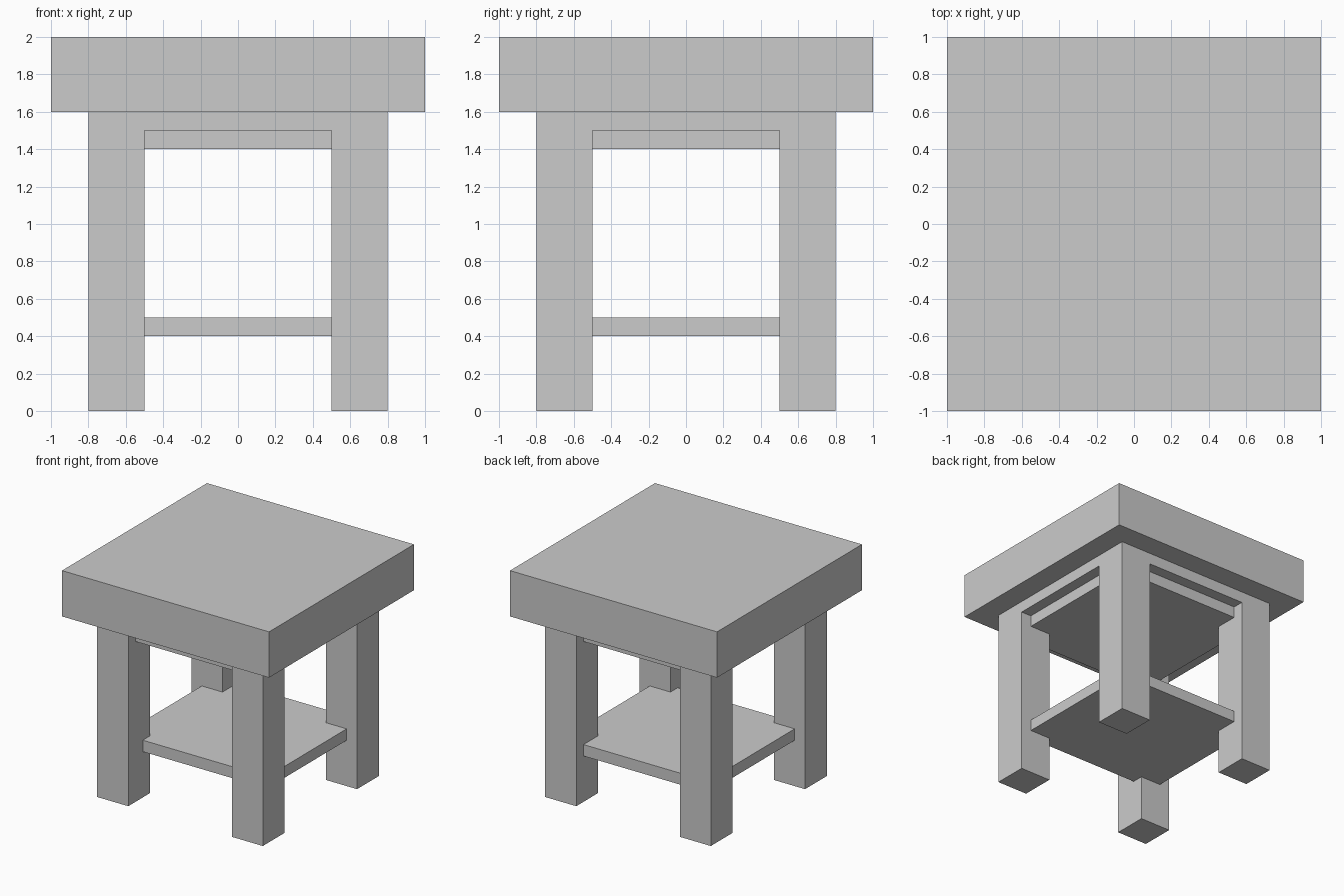
import bpy, bmesh, math
from mathutils import Vector

if "Cube" in bpy.data.objects:
    bpy.data.objects.remove(bpy.data.objects["Cube"])


def finish(name, bm):
    bmesh.ops.recalc_face_normals(bm, faces=bm.faces)
    mesh = bpy.data.meshes.new(name)
    bm.to_mesh(mesh)
    bm.free()
    obj = bpy.data.objects.new(name, mesh)
    bpy.context.collection.objects.link(obj)
    return obj


def box(name, low, high):
    low, high = Vector(low), Vector(high)
    bm = bmesh.new()
    bmesh.ops.create_cube(bm, size=1)
    bmesh.ops.scale(bm, vec=high - low, verts=bm.verts)
    bmesh.ops.translate(bm, vec=(low + high) / 2, verts=bm.verts)
    return finish(name, bm)


# Thick square top
box("table_top", (-1, -1, 1.6), (1, 1, 2))

# Apron and four legs as one piece: a 3x3 grid whose corner cells extend down
bm = bmesh.new()
bmesh.ops.create_grid(bm, x_segments=3, y_segments=3, size=0.8)
for v in bm.verts:
    for i in (0, 1):
        if abs(v.co[i]) < 0.6:
            v.co[i] = math.copysign(0.5, v.co[i])
    v.co.z = 1.5
rim = [e for e in bm.edges if e.is_boundary]
corners = [f for f in bm.faces
           if all(abs(c) > 0.5 for c in f.calc_center_median()[:2])]

# Apron sides and cap
raised = bmesh.ops.extrude_edge_only(bm, edges=rim)["geom"]
for v in (g for g in raised if isinstance(g, bmesh.types.BMVert)):
    v.co.z = 1.6
bmesh.ops.holes_fill(bm, edges=[e for e in bm.edges if e.is_boundary], sides=0)

# Legs
for face in bmesh.ops.extrude_discrete_faces(bm, faces=corners)["faces"]:
    for v in face.verts:
        v.co.z = 0
bmesh.ops.recalc_face_normals(bm, faces=bm.faces)
bmesh.ops.dissolve_limit(bm, angle_limit=0.01, verts=bm.verts, edges=bm.edges)
finish("leg_frame", bm)

# Panel beneath the apron, and lower shelf set back slightly at the front
box("upper_panel", (-0.7, -0.7, 1.4), (0.7, 0.7, 1.5))
box("lower_shelf", (-0.7, -0.6, 0.4), (0.7, 0.7, 0.5))
